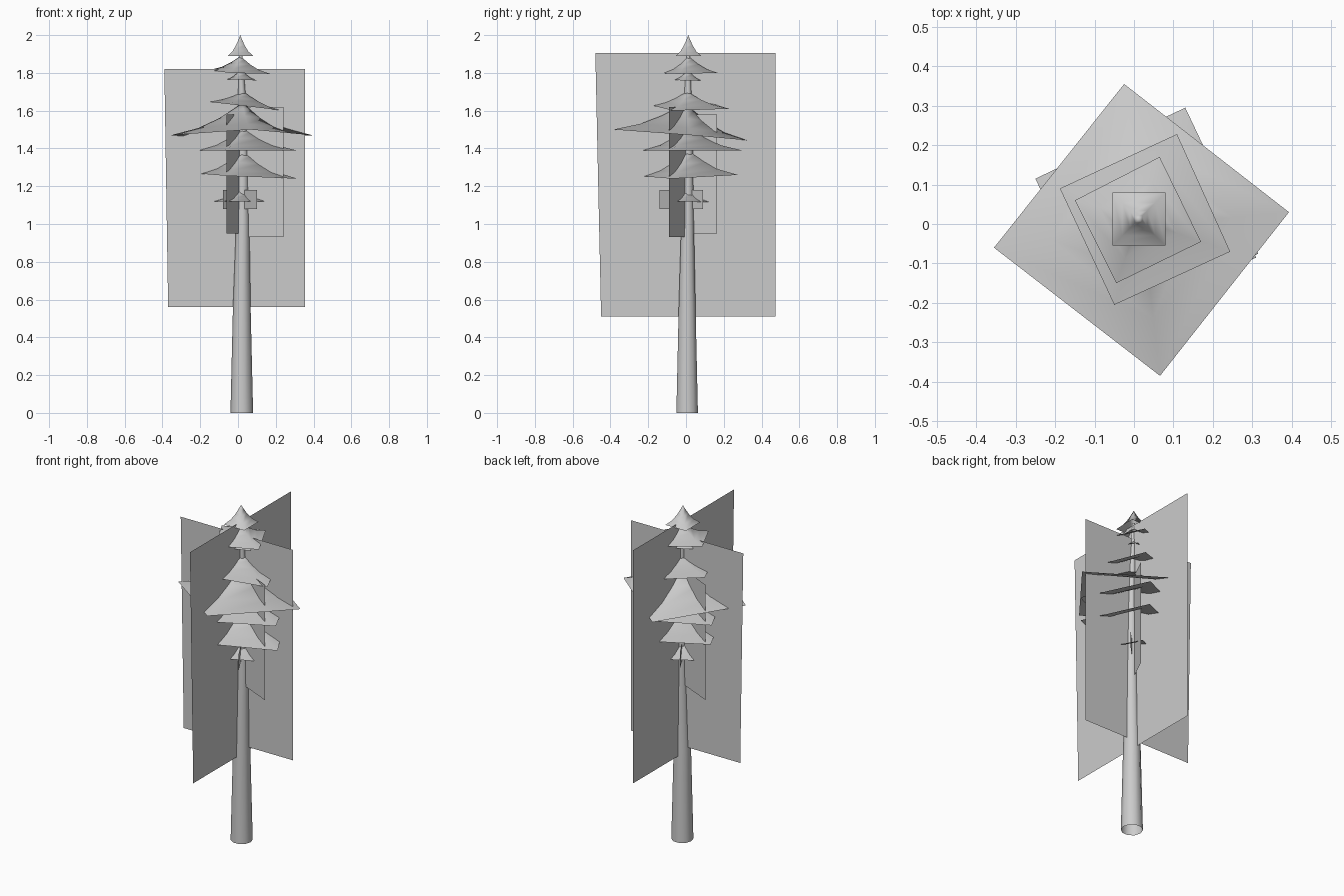
import bpy
from mathutils import Vector
from math import sin, cos, pi


def make(name, verts, faces, smooth=False):
    me = bpy.data.meshes.new(name)
    me.from_pydata([tuple(v) for v in verts], [], faces)
    me.update()
    ob = bpy.data.objects.new(name, me)
    bpy.context.collection.objects.link(ob)
    if smooth:
        for p in me.polygons:
            p.use_smooth = True
    return ob


# tapered trunk, open at the base: (x, y, z, radius)
SIDES = 10
path = [(.02, .006, 0, .06), (.02, .006, .55, .047), (.025, .008, 1.0, .035),
        (.025, .01, 1.4, .027), (.02, .01, 1.7, .019), (.013, .012, 1.92, .008)]
verts = [(x + r * cos(2 * pi * i / SIDES), y + r * sin(2 * pi * i / SIDES), z)
         for x, y, z, r in path for i in range(SIDES)]
faces = [(k * SIDES + i, k * SIDES + (i + 1) % SIDES,
          (k + 1) * SIDES + (i + 1) % SIDES, (k + 1) * SIDES + i)
         for k in range(len(path) - 1) for i in range(SIDES)]
make("trunk", verts, faces, True)

# flared four-sided branch tiers, open below
FLARE = [(1, 0), (.62, .22), (.33, .52), (.13, .8)]


def tier(name, apex, corners):
    apex = Vector(apex)
    verts = []
    for r, h in FLARE:
        for c in corners:
            x, y, z = c
            verts.append((apex.x + (x - apex.x) * r, apex.y + (y - apex.y) * r,
                          z + (apex.z - z) * h))
    faces = [(k * 4 + i, k * 4 + (i + 1) % 4, k * 4 + 4 + (i + 1) % 4, k * 4 + 4 + i)
             for k in range(len(FLARE) - 1) for i in range(4)]
    top = len(verts)
    verts.append(apex)
    faces += [(top - 4 + i, top - 4 + (i + 1) % 4, top) for i in range(4)]
    make(name, verts, faces, True)


tier("tier_1", (.012, .012, 2.0),
     [(.08, -.055, 1.89), (.08, .08, 1.89), (-.055, .08, 1.89), (-.055, -.055, 1.89)])
tier("tier_2", (.013, .012, 1.89),
     [(.17, -.045, 1.795), (.065, .17, 1.80), (-.15, .06, 1.815), (-.045, -.15, 1.80)])
tier("tier_3", (.015, .01, 1.82),
     [(.10, -.02, 1.76), (.04, .08, 1.76), (-.065, .03, 1.765), (-.015, -.075, 1.765)])
tier("tier_4", (.03, .01, 1.70),
     [(.244, -.07, 1.60), (.109, .228, 1.61), (-.188, .09, 1.65), (-.05, -.205, 1.635)])
tier("tier_5", (.022, -.005, 1.64),
     [(.393, .03, 1.47), (-.025, .355, 1.44), (-.355, -.06, 1.47), (.066, -.385, 1.50)])
tier("tier_6", (.03, .012, 1.51),
     [(.31, -.085, 1.39), (.13, .295, 1.39), (-.25, .115, 1.39), (-.07, -.27, 1.39)])
tier("tier_7", (.03, .012, 1.39),
     [(.315, -.075, 1.24), (.12, .275, 1.26), (-.24, .11, 1.27), (-.06, -.26, 1.255)])
tier("tier_8", (.02, .01, 1.19),
     [(.15, -.04, 1.12), (.06, .145, 1.115), (-.14, .04, 1.12), (-.045, -.13, 1.12)])


# upright flat foliage cards: a and b are the plan ends
def card(name, a, b, z0, z1, inset=0.0):
    a, b = Vector(a), Vector(b)
    a0 = a + (b - a) * inset
    make(name, [(a0.x, a0.y, z0), (b.x, b.y, z0), (b.x, b.y, z1), (a.x, a.y, z1)],
         [(0, 1, 2, 3)])


card("large_card_x", (-.39, .015), (.355, .015), .56, 1.82, .027)
card("large_card_y", (.018, -.48), (.018, .475), .51, 1.905, .032)
card("middle_card_x", (-.205, .11), (.242, -.09), .93, 1.62)
card("middle_card_y", (-.06, -.15), (.09, .165), .95, 1.58)
card("small_card_x", (-.05, .13), (.10, -.14), 1.08, 1.18)
card("small_card_y", (-.08, -.09), (.10, .09), 1.08, 1.18)
